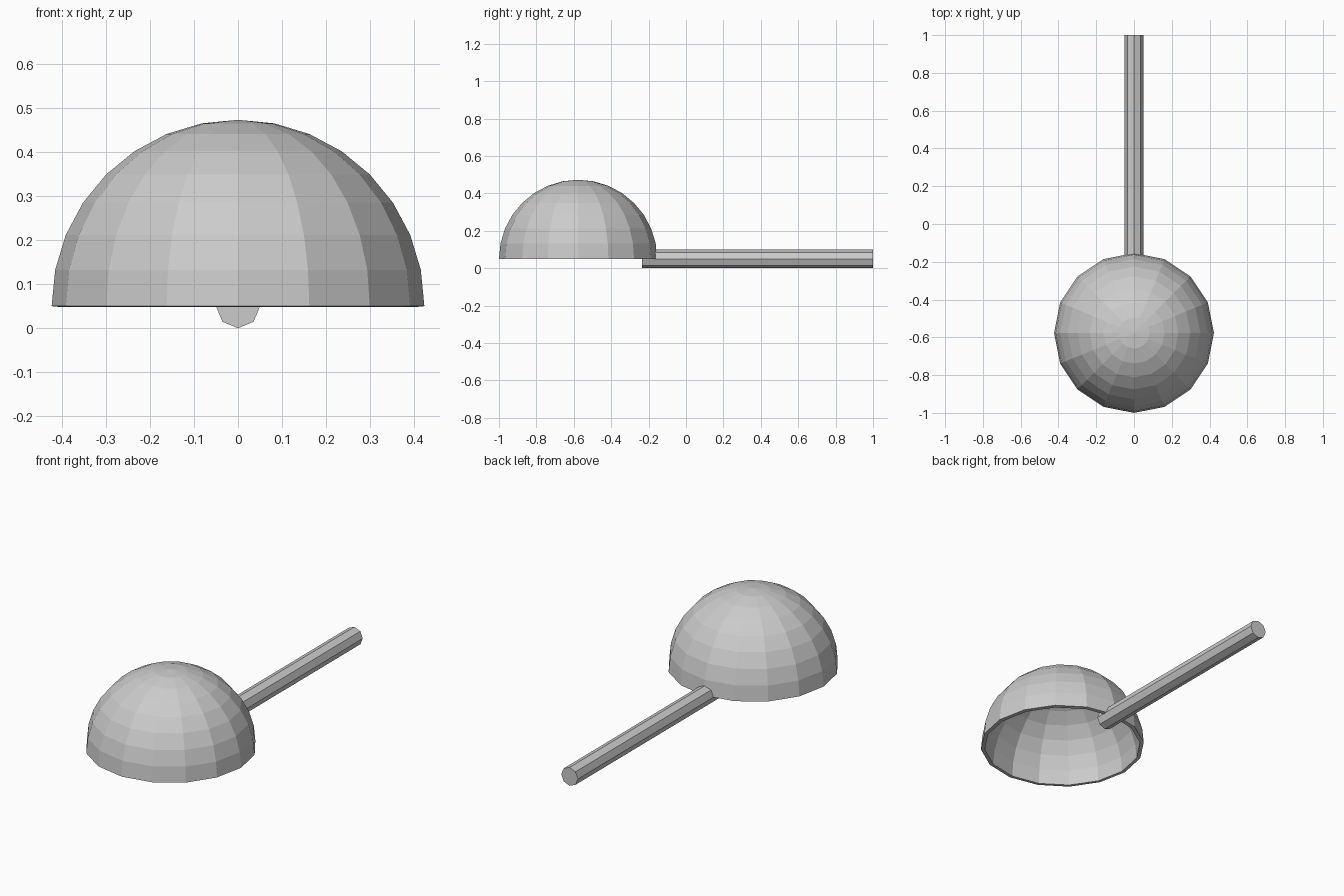
import bpy, bmesh, math
from mathutils import Matrix

if "Cube" in bpy.data.objects:
    bpy.data.objects.remove(bpy.data.objects["Cube"])


def add_object(name, bm):
    mesh = bpy.data.meshes.new(name)
    bm.to_mesh(mesh)
    bm.free()
    obj = bpy.data.objects.new(name, mesh)
    bpy.context.collection.objects.link(obj)
    return obj


# Hollow bowl: upper half of a 16-sided sphere, given wall thickness
R = 0.423
bm = bmesh.new()
bmesh.ops.create_uvsphere(bm, u_segments=16, v_segments=16, radius=R)
bmesh.ops.delete(bm, geom=[v for v in bm.verts if v.co.z < -0.001], context='VERTS')
bmesh.ops.translate(bm, verts=bm.verts, vec=(0, R - 1, 0.05))
bowl = add_object("bowl", bm)
wall = bowl.modifiers.new("wall", 'SOLIDIFY')
wall.thickness = 0.02
wall.offset = -1

# Octagonal handle, running through the bowl rim
start, end = -0.235, 1.0
bm = bmesh.new()
bmesh.ops.create_cone(
    bm, cap_ends=True, segments=8, radius1=0.05, radius2=0.05, depth=end - start,
    matrix=Matrix.Translation((0, (start + end) / 2, 0.05)) @ Matrix.Rotation(math.pi / 2, 4, 'X'))
add_object("handle", bm)
